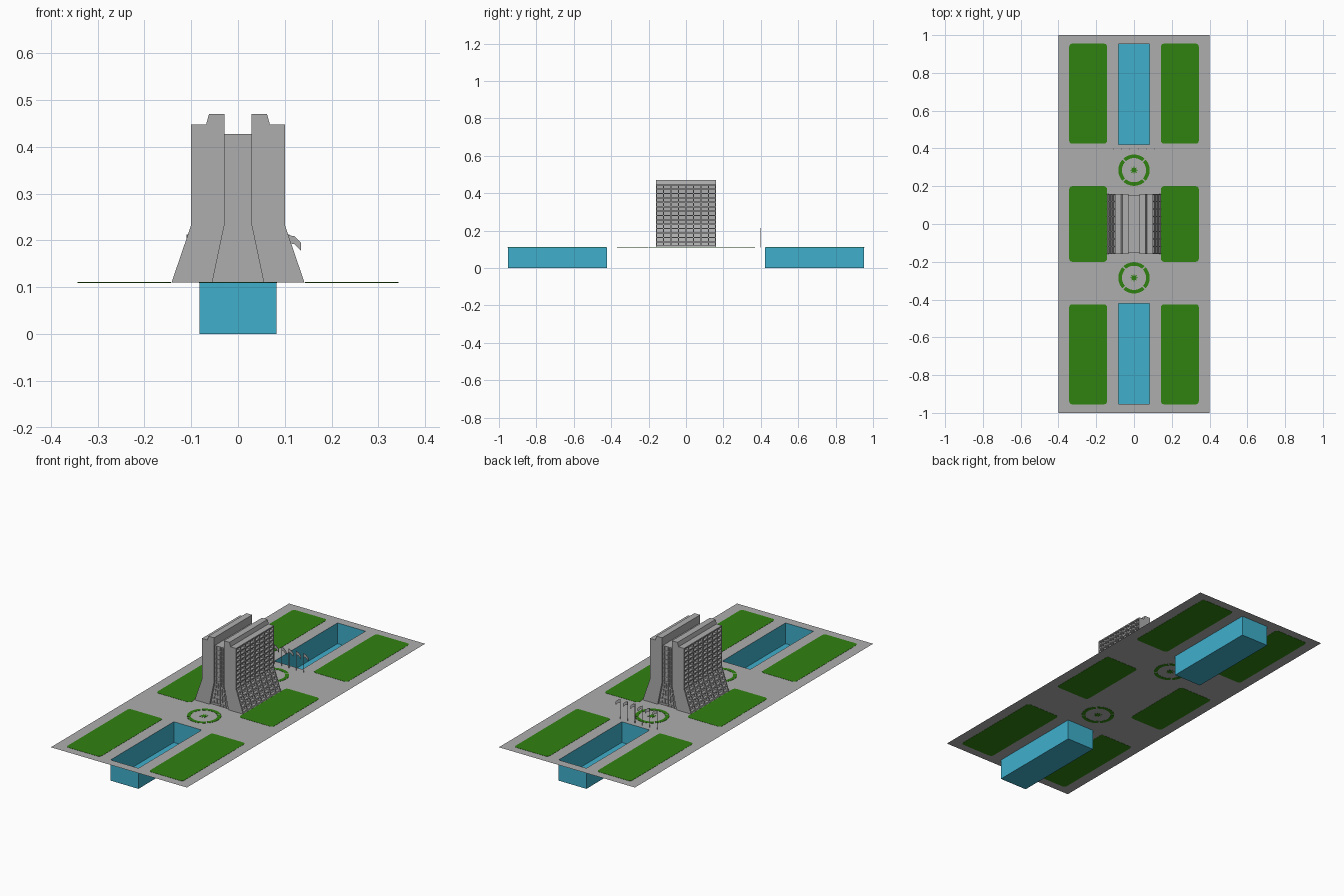
import bpy, bmesh, math

if "Cube" in bpy.data.objects:
    bpy.data.objects.remove(bpy.data.objects["Cube"])

G = 0.11  # ground level


def material(name, rgb):
    m = bpy.data.materials.new(name)
    m.diffuse_color = (*rgb, 1)
    m.use_nodes = True
    m.node_tree.nodes["Principled BSDF"].inputs["Base Color"].default_value = m.diffuse_color
    return m


GREY = material("concrete grey", (0.42, 0.42, 0.42))
GREEN = material("lawn green", (0.03, 0.225, 0.005))
BLUE = material("pool blue", (0.05, 0.43, 0.60))


def finish(name, bm, mat, normals=True):
    if normals:
        bmesh.ops.recalc_face_normals(bm, faces=bm.faces)
    me = bpy.data.meshes.new(name)
    bm.to_mesh(me)
    bm.free()
    me.materials.append(mat)
    ob = bpy.data.objects.new(name, me)
    bpy.context.collection.objects.link(ob)
    return ob


def extrude(bm, a, b):
    """Closed solid between two matching loops of 3D points."""
    va = [bm.verts.new(p) for p in a]
    vb = [bm.verts.new(p) for p in b]
    bm.faces.new(va)
    bm.faces.new(vb[::-1])
    n = len(a)
    for i in range(n):
        bm.faces.new((va[i], va[(i + 1) % n], vb[(i + 1) % n], vb[i]))


def prism_y(bm, pts, y0, y1):
    extrude(bm, [(x, y0, z) for x, z in pts], [(x, y1, z) for x, z in pts])


def plate(bm, pts, z0=G - 0.001, z1=G + 0.001):
    extrude(bm, [(x, y, z0) for x, y in pts], [(x, y, z1) for x, y in pts])


# paved ground with two openings for the pools
bm = bmesh.new()
xs, ys = (-0.4, -0.082, 0.082, 0.4), (-1, -0.953, -0.422, 0.422, 0.953, 1)
grid = [[bm.verts.new((x, y, G)) for y in ys] for x in xs]
for i in range(3):
    for j in range(5):
        if not (i == 1 and j in (1, 3)):
            bm.faces.new((grid[i][j], grid[i + 1][j], grid[i + 1][j + 1], grid[i][j + 1]))
finish("paved_ground", bm, GREY, False)

# open-topped pools
for side, y0, y1 in (("front", -0.953, -0.422), ("back", 0.422, 0.953)):
    bm = bmesh.new()
    c = ((-0.082, y0), (0.082, y0), (0.082, y1), (-0.082, y1))
    lo = [bm.verts.new((x, y, 0)) for x, y in c]
    hi = [bm.verts.new((x, y, G)) for x, y in c]
    bm.faces.new(lo[::-1])
    for i in range(4):
        k = (i + 1) % 4
        bm.faces.new((lo[i], lo[k], hi[k], hi[i]))
    finish(side + "_pool", bm, BLUE, False)

# lawns with rounded corners
bm = bmesh.new()
for sx in (-1, 1):
    for cy, hy in ((-0.69, 0.265), (0, 0.2), (0.69, 0.265)):
        pts, r, hx = [], 0.015, 0.1
        for q in range(4):
            ux, uy = ((1, 1), (-1, 1), (-1, -1), (1, -1))[q]
            for k in range(4):
                a = math.radians(q * 90 + k * 30)
                pts.append((sx * 0.243 + ux * (hx - r) + r * math.cos(a),
                            cy + uy * (hy - r) + r * math.sin(a)))
        plate(bm, pts)
finish("lawns", bm, GREEN)

# round flower beds: four arcs of hedge and a small centre flower
for side, cy in (("front", -0.285), ("back", 0.285)):
    bm = bmesh.new()
    for q in range(4):
        ang = [math.radians(q * 90 - 42 + k * 7) for k in range(13)]
        arc = [(0.083 * math.cos(a), cy + 0.083 * math.sin(a)) for a in ang]
        arc += [(0.064 * math.cos(a), cy + 0.064 * math.sin(a)) for a in reversed(ang)]
        plate(bm, arc)
    star = []
    for k in range(16):
        a, r = k * math.pi / 8, 0.022 if k % 2 == 0 else 0.011
        star.append((r * math.cos(a), cy + r * math.sin(a)))
    plate(bm, star)
    finish(side + "_flower_bed", bm, GREEN)


# tower
KNEE, LEDGE, DEPTH = 0.233, 0.448, 0.16


def outer_x(z):
    return 0.10 + max(0, KNEE - z) / (KNEE - G) * 0.042


def inner_x(z):
    return 0.029 + max(0, KNEE - z) / (KNEE - G) * 0.026


def wing_profile(s, inset):
    return [(s * x, z) for x, z in (
        (0.055, G), (0.142 - inset, G), (0.10 - inset, KNEE), (0.10 - inset, LEDGE),
        (0.068, LEDGE), (0.062, 0.47), (0.029, 0.47), (0.029, KNEE))]


def facade_strip(s):
    """Outline of a vertical fin along the outer face."""
    return [(s * x, z) for x, z in (
        (0.127, G), (0.142, G), (0.10, KNEE), (0.10, LEDGE), (0.084, LEDGE), (0.084, KNEE))]


for side, s in (("left", -1), ("right", 1)):
    bm = bmesh.new()
    prism_y(bm, wing_profile(s, 0.014), -DEPTH + 0.006, DEPTH - 0.006)
    for e in (-1, 1):  # end walls
        prism_y(bm, wing_profile(s, 0), e * DEPTH, e * (DEPTH - 0.006))
    finish(side + "_wing", bm, GREY)

    bm = bmesh.new()
    for k in range(1, 8):  # fins
        y = -DEPTH + k * 0.04
        prism_y(bm, facade_strip(s), y - 0.0025, y + 0.0025)
    for k in range(15):  # floor shelves
        z = LEDGE - 0.003 - k * 0.0235
        o, p = outer_x(z + 0.003), outer_x(z - 0.003)
        prism_y(bm, [(s * (o - 0.016), z + 0.003), (s * o, z + 0.003),
                     (s * p, z - 0.003), (s * (p - 0.016), z - 0.003)],
                -DEPTH + 0.004, DEPTH - 0.004)
    finish(side + "_sun_screen", bm, GREY)

# recessed central core with a glazing grid on both ends
bm = bmesh.new()
prism_y(bm, [(-0.056, G), (0.056, G), (0.03, KNEE), (0.03, 0.427), (-0.03, 0.427), (-0.03, KNEE)],
        -0.15, 0.15)
finish("central_core", bm, GREY)
bm = bmesh.new()
for e in (-1, 1):
    ya, yb = e * 0.149, e * 0.153
    for k in range(-2, 3):
        f, w = k / 3, 0.0008
        line = [(f * inner_x(z), z) for z in (G, KNEE, 0.427)]
        prism_y(bm, [(x - w, z) for x, z in line] + [(x + w, z) for x, z in line[::-1]], ya, yb)
    for k in range(14):
        z = 0.426 - k * 0.0235
        h, w = inner_x(z), 0.001
        prism_y(bm, [(-h, z - w), (h, z - w), (h, z + w), (-h, z + w)], ya, yb)
finish("core_glazing_bars", bm, GREY)

# row of flagpoles with drooping flags
bm = bmesh.new()
for k in range(6):
    x, y = -0.108 + k * 0.0432, 0.397
    ring = [(x + 0.0018 * math.cos(a), y + 0.0018 * math.sin(a))
            for a in (i * math.pi / 3 for i in range(6))]
    plate(bm, ring, G, 0.213)
    top = [(x, 0.211), (x + 0.012, 0.209), (x + 0.02, 0.201), (x + 0.027, 0.194)]
    low = [(px, pz - 0.017) for px, pz in reversed(top)]
    prism_y(bm, top + low, y - 0.001, y + 0.001)
finish("flagpoles", bm, GREY)
